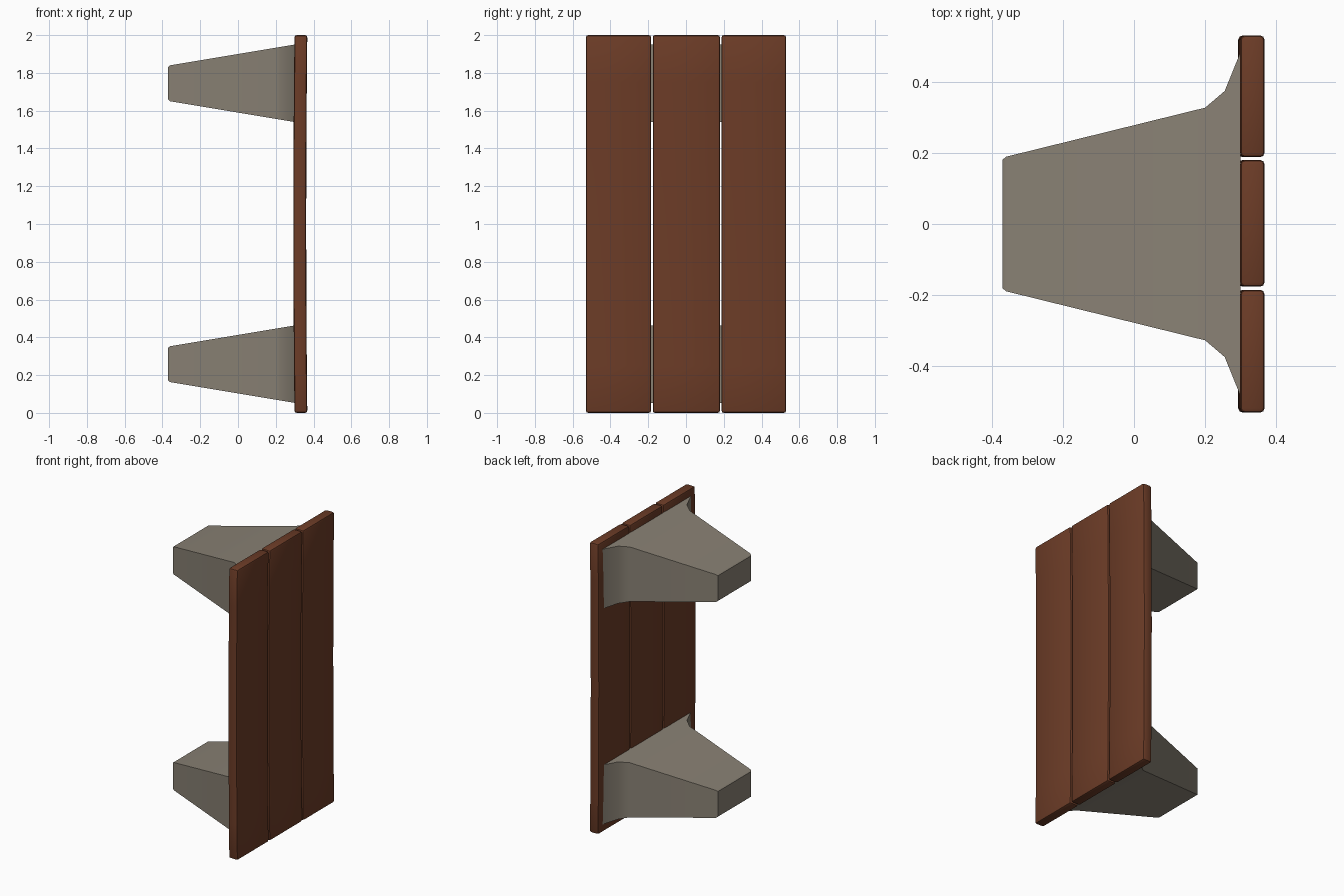
import bpy, bmesh, math

if "Cube" in bpy.data.objects:
    bpy.data.objects.remove(bpy.data.objects["Cube"])


def material(name, rgb):
    m = bpy.data.materials.new(name)
    m.diffuse_color = (*rgb, 1)
    m.use_nodes = True
    m.node_tree.nodes["Principled BSDF"].inputs["Base Color"].default_value = m.diffuse_color
    return m


wood = material("brown_wood", (0.15, 0.045, 0.02))
concrete = material("warm_grey_concrete", (0.25, 0.22, 0.175))


def loft(name, rings, mat, bevel=0.0):
    """Skin a row of four-cornered rings and cap both ends."""
    bm = bmesh.new()
    loops = [[bm.verts.new(p) for p in r] for r in rings]
    for a, b in zip(loops, loops[1:]):
        for i in range(4):
            j = (i + 1) % 4
            bm.faces.new((a[i], a[j], b[j], b[i]))
    bm.faces.new(loops[0][::-1])
    bm.faces.new(loops[-1])
    bmesh.ops.recalc_face_normals(bm, faces=bm.faces)
    if bevel:
        sharp = [e for e in bm.edges if e.calc_face_angle(0) > 1.0]
        bmesh.ops.bevel(bm, geom=sharp, offset=bevel, segments=2,
                        profile=0.5, affect='EDGES')
    me = bpy.data.meshes.new(name)
    bm.to_mesh(me)
    bm.free()
    ob = bpy.data.objects.new(name, me)
    bpy.context.collection.objects.link(ob)
    me.materials.append(mat)
    bpy.ops.object.select_all(action='DESELECT')
    ob.select_set(True)
    bpy.context.view_layer.objects.active = ob
    bpy.ops.object.shade_smooth_by_angle(angle=math.radians(35))
    return ob


# Seat planks, bowed very slightly along their length
for name, y0, y1 in (("front_plank", -0.53, -0.185),
                     ("middle_plank", -0.176, 0.18),
                     ("back_plank", 0.188, 0.53)):
    rings = []
    for z in (0, 0.25, 0.6, 1.0, 1.4, 1.75, 2.0):
        s = 0.006 * (1 - (z - 1) ** 2)
        x0, x1 = 0.299 - s, 0.367 - s
        rings.append([(x0, y0, z), (x1, y0, z), (x1, y1, z), (x0, y1, z)])
    loft(name, rings, wood, 0.012)

# Tapered feet flaring out where they meet the planks: (x, half width in y)
profile = ((-0.37, 0.18), (-0.36, 0.189), (0.20, 0.327),
           (0.255, 0.374), (0.30, 0.485))
for name, zc in (("lower_foot", 0.258), ("upper_foot", 1.745)):
    rings = []
    for x, w in profile:
        h = 0.095 + (x + 0.36) / 0.66 * 0.11
        if x == -0.37:
            h -= 0.007
        rings.append([(x, -w, zc - h), (x, w, zc - h),
                      (x, w, zc + h), (x, -w, zc + h)])
    loft(name, rings, concrete)
